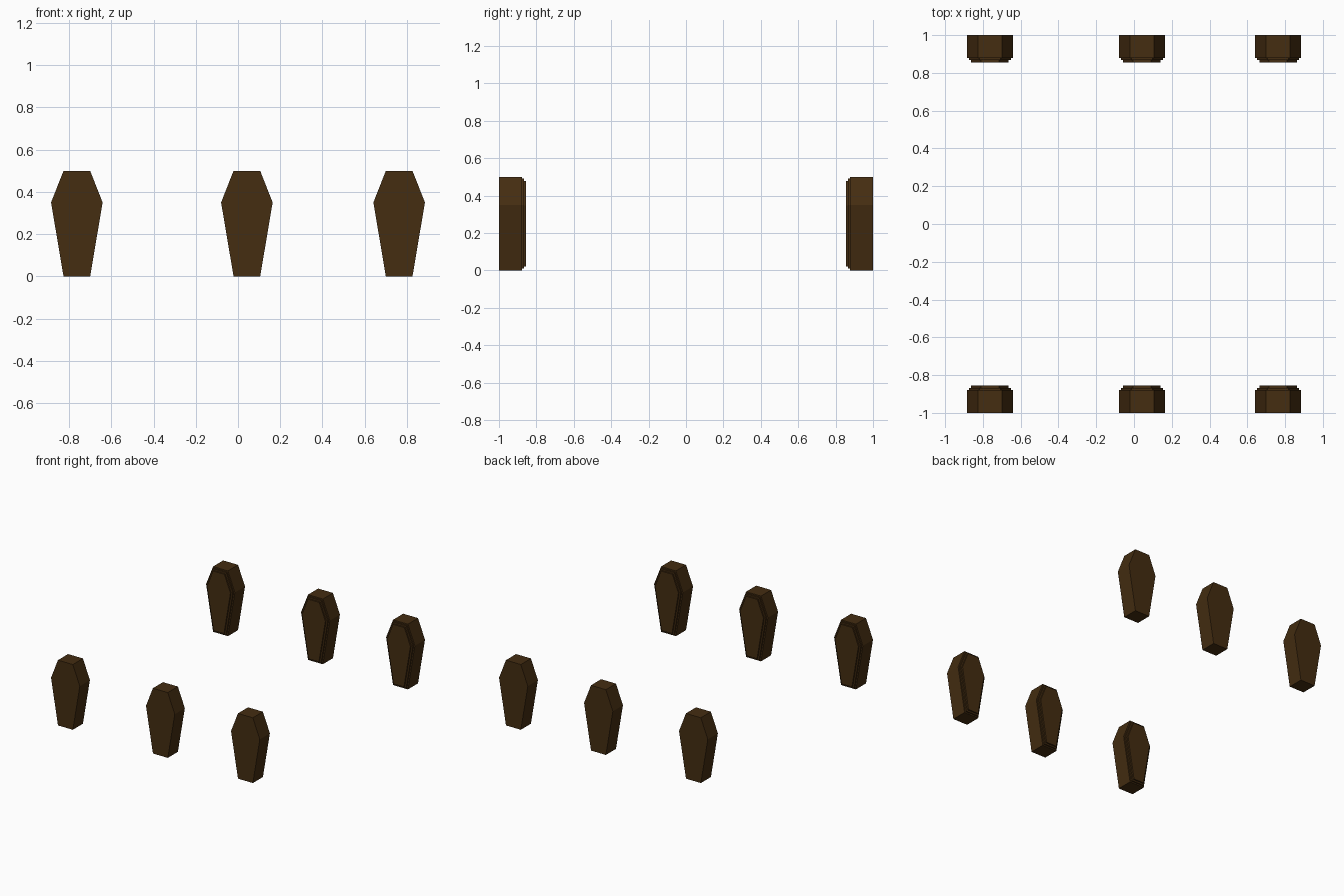
import bpy, bmesh
from mathutils import Vector

if "Cube" in bpy.data.objects:
    bpy.data.objects.remove(bpy.data.objects["Cube"])

wood = bpy.data.materials.new("dark wood")
wood.diffuse_color = (0.058, 0.026, 0.0055, 1)
wood.use_nodes = True
wood.node_tree.nodes["Principled BSDF"].inputs["Base Color"].default_value = wood.diffuse_color

# coffin outline in x, z
OUTLINE = [(-0.063, 0), (0.063, 0), (0.122, 0.35), (0.063, 0.5), (-0.063, 0.5), (-0.122, 0.35)]


def raise_cap(bm, cap, depth):
    """Extrude the cap along +y, drop the old face, return the new cap."""
    new = bmesh.ops.extrude_discrete_faces(bm, faces=[cap])["faces"][0]
    bmesh.ops.translate(bm, verts=new.verts, vec=Vector((0, depth, 0)))
    return new


def coffin_mesh():
    bm = bmesh.new()
    # flat back, plus a second face that grows into the box and lid
    verts = [bm.verts.new((x, 0, z)) for x, z in OUTLINE]
    back = bm.faces.new(verts)
    back.normal_update()
    cap = bmesh.ops.extrude_face_region(bm, geom=[back], use_keep_orig=True)
    cap = [g for g in cap["geom"] if isinstance(g, bmesh.types.BMFace)][0]
    bmesh.ops.translate(bm, verts=cap.verts, vec=(0, 0.122, 0))
    # two stepped lid mouldings
    for inset, depth in ((0.010, 0.011), (0.012, 0.011)):
        cap.normal_update()
        bmesh.ops.inset_individual(bm, faces=[cap], thickness=inset, use_even_offset=True)
        cap = raise_cap(bm, cap, depth)
    bmesh.ops.recalc_face_normals(bm, faces=bm.faces)
    me = bpy.data.meshes.new("coffin")
    bm.to_mesh(me)
    bm.free()
    me.materials.append(wood)
    return me


# two rows of three, lids facing each other
mesh = coffin_mesh()
for row, y, turn in (("front", -1, 0), ("back", 1, 3.14159265)):
    for side, x in (("left", -0.763), ("middle", 0.042), ("right", 0.763)):
        ob = bpy.data.objects.new(f"{row}_{side}_coffin", mesh)
        ob.location = (x, y, 0)
        ob.rotation_euler = (0, 0, turn)
        bpy.context.collection.objects.link(ob)
